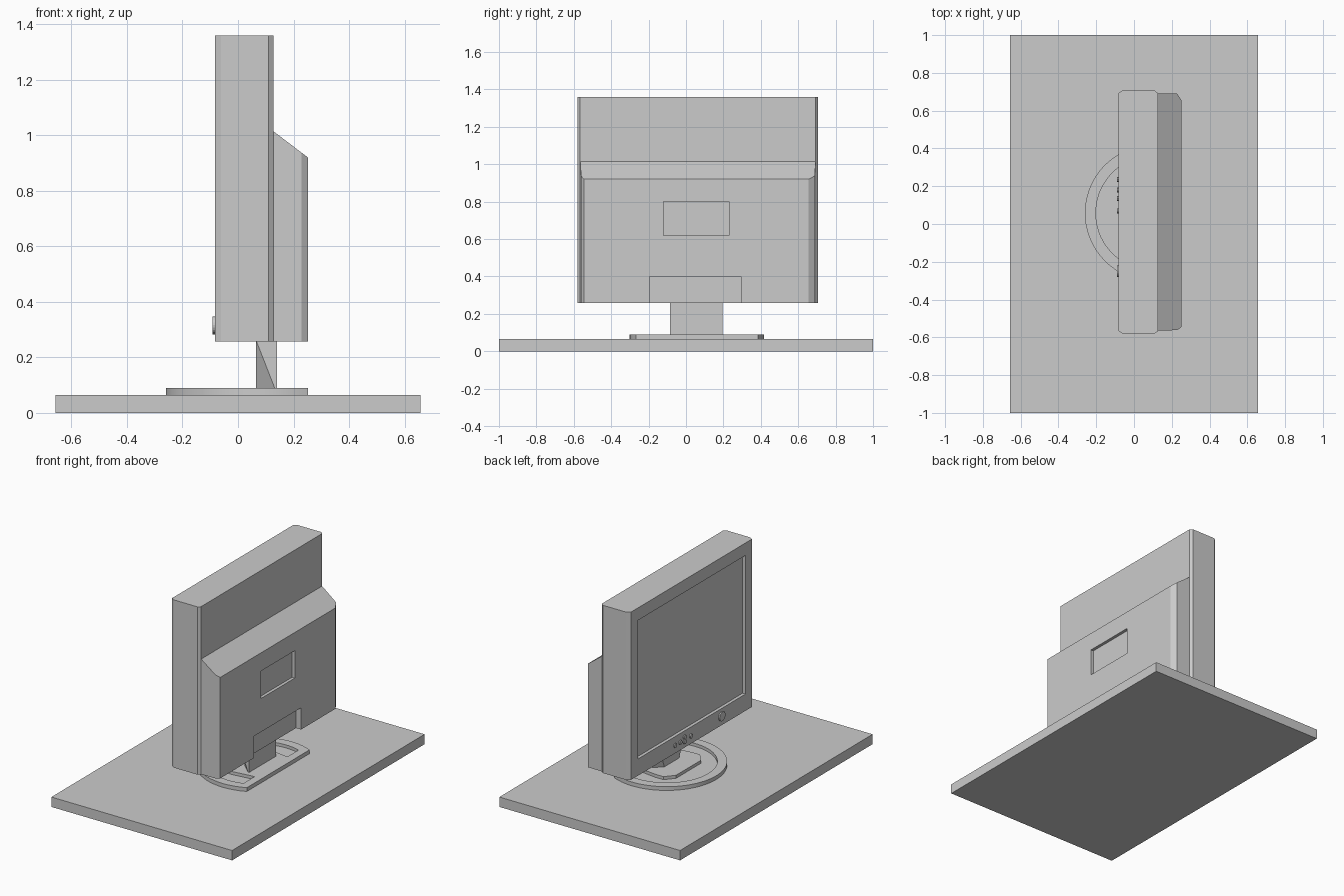
import bpy, bmesh, math

if "Cube" in bpy.data.objects:
    bpy.data.objects.remove(bpy.data.objects["Cube"], do_unlink=True)

grey = bpy.data.materials.new("light grey")
grey.use_nodes = True
grey.diffuse_color = (0.6, 0.6, 0.6, 1)
grey.node_tree.nodes["Principled BSDF"].inputs["Base Color"].default_value = (0.6, 0.6, 0.6, 1)


def finish(name, bm):
    bmesh.ops.recalc_face_normals(bm, faces=bm.faces)
    mesh = bpy.data.meshes.new(name)
    bm.to_mesh(mesh)
    bm.free()
    mesh.materials.append(grey)
    obj = bpy.data.objects.new(name, mesh)
    bpy.context.collection.objects.link(obj)
    return obj


def prism(name, pts, z0, z1):
    """Upright prism on an xy outline; z1 may be a function of x for a sloped top."""
    top = z1 if callable(z1) else (lambda x: z1)
    bm = bmesh.new()
    lo = [bm.verts.new((x, y, z0)) for x, y in pts]
    hi = [bm.verts.new((x, y, top(x))) for x, y in pts]
    bm.faces.new(lo)
    bm.faces.new(hi)
    for i in range(len(pts)):
        j = (i + 1) % len(pts)
        bm.faces.new((lo[i], lo[j], hi[j], hi[i]))
    return finish(name, bm)


def box(name, x0, x1, y0, y1, z0, z1):
    return prism(name, [(x0, y0), (x1, y0), (x1, y1), (x0, y1)], z0, z1)


def cut(obj, *bounds):
    """Subtract a box from an object and discard the cutter."""
    cutter = box("cutter", *bounds)
    cutter.hide_render = True
    mod = obj.modifiers.new("cut", 'BOOLEAN')
    mod.operation = 'DIFFERENCE'
    mod.solver = 'EXACT'
    mod.object = cutter
    bpy.context.view_layer.objects.active = obj
    bpy.ops.object.modifier_apply(modifier=mod.name)
    bpy.data.objects.remove(cutter, do_unlink=True)


# Desk slab
box("desk_slab", -0.657, 0.657, -1, 1, 0, 0.065)

# Display casing with chamfered upright corners and a recessed screen
casing = prism("display_casing", [
    (-0.083, -0.565), (-0.061, -0.58), (0.11, -0.58), (0.127, -0.567),
    (0.127, 0.692), (0.11, 0.707), (-0.061, 0.707), (-0.083, 0.692)], 0.257, 1.36)
cut(casing, -0.2, -0.058, -0.50, 0.618, 0.367, 1.278)
box("screen", -0.062, -0.057, -0.50, 0.618, 0.367, 1.278)

# Rear housing with a sloped top, a label recess and a neck notch
housing = prism("rear_housing", [
    (0.12, -0.564), (0.228, -0.562), (0.252, -0.545),
    (0.252, 0.655), (0.228, 0.69), (0.12, 0.692)],
    0.257, lambda x: 1.015 - 0.76 * (x - 0.127))
cut(housing, 0.232, 0.4, -0.12, 0.23, 0.62, 0.80)
cut(housing, 0.215, 0.4, -0.195, 0.295, 0.2, 0.40)

# Neck, narrowing toward the foot on its front side
bm = bmesh.new()
bmesh.ops.create_cube(bm, size=1)
for v in bm.verts:
    front, low = v.co.x < 0, v.co.z < 0
    half = 0.07 if front and low else 0.14
    v.co = (0.065 if front else 0.14,
            0.055 + math.copysign(half, v.co.y),
            0.07 if low else 0.262)
bmesh.ops.triangulate(bm, faces=[f for f in bm.faces if abs(f.normal.y) > 0.5])
finish("neck", bm)

# Foot: round dish with a flat rear edge
CX, CY = 0.10, 0.058


def d_outline(radius, flat_x, n=40):
    a0 = math.acos((flat_x - CX) / radius)
    angles = [a0 + (2 * math.pi - 2 * a0) * i / (n - 1) for i in range(n)]
    return [(CX + radius * math.cos(a), CY + radius * math.sin(a)) for a in angles]


bm = bmesh.new()
loops = []
for pts, z in ((d_outline(0.36, 0.252), 0.065), (d_outline(0.36, 0.252), 0.09),
               (d_outline(0.302, 0.20), 0.09), (d_outline(0.302, 0.20), 0.07)):
    loops.append([bm.verts.new((x, y, z)) for x, y in pts])
for a, b in zip(loops, loops[1:]):
    for i in range(len(a)):
        j = (i + 1) % len(a)
        bm.faces.new((a[i], a[j], b[j], b[i]))
bm.faces.new(loops[0])
bm.faces.new(loops[-1])
foot = finish("foot_dish", bm)
bpy.context.view_layer.objects.active = foot
foot.select_set(True)
bpy.ops.object.shade_smooth_by_angle(angle=math.radians(30))
foot.select_set(False)

# Hub plate under the neck
prism("foot_hub", [
    (0.21, CY - 0.17), (0.21, CY + 0.17), (0.05, CY + 0.19), (-0.01, CY + 0.19),
    (-0.06, CY + 0.13), (-0.06, CY - 0.13), (-0.01, CY - 0.19), (0.05, CY - 0.19)],
    0.066, 0.09)


# Round buttons on the front lower bezel
def button(name, y, z, radius, sides):
    bm = bmesh.new()
    bmesh.ops.create_cone(bm, cap_ends=True, segments=sides,
                          radius1=radius, radius2=radius, depth=0.012)
    for v in bm.verts:
        v.co = (-0.085 + v.co.z, y + v.co.x, z + v.co.y)
    finish(name, bm)


button("power_button", -0.25, 0.317, 0.03, 20)
for i, (y, z) in enumerate([(0.235, 0.31), (0.18, 0.31), (0.135, 0.328),
                            (0.135, 0.297), (0.07, 0.31)]):
    button(f"menu_button_{i + 1}", y, z, 0.014, 10)
